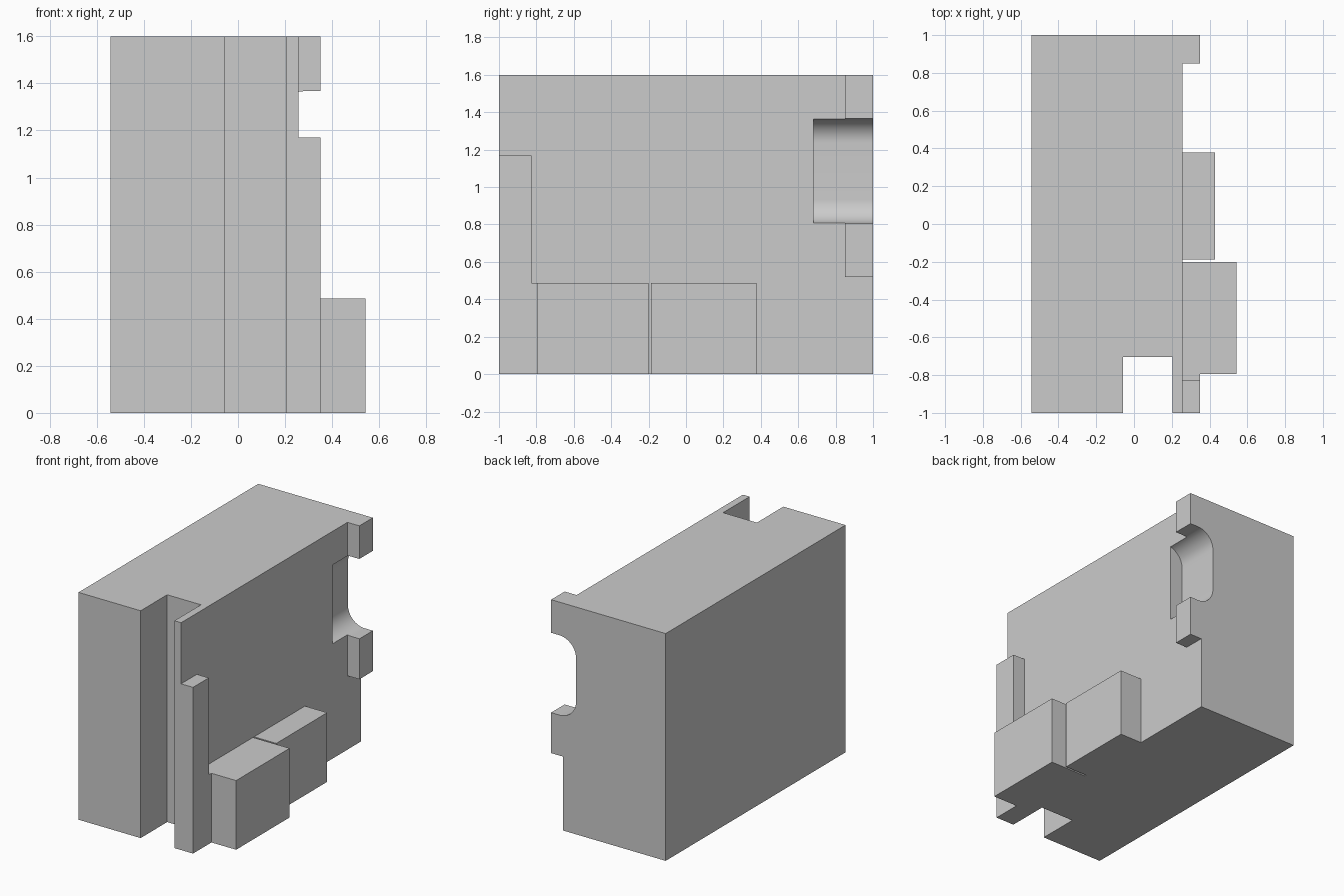
import bpy, bmesh, math

if "Cube" in bpy.data.objects:
    bpy.data.objects.remove(bpy.data.objects["Cube"])

grey = bpy.data.materials.new("plain_grey")
grey.diffuse_color = (0.6, 0.6, 0.6, 1)
grey.use_nodes = True
grey.node_tree.nodes["Principled BSDF"].inputs["Base Color"].default_value = grey.diffuse_color


def prism(name, points, direction):
    """Extrude a closed loop of 3D points along a direction."""
    bm = bmesh.new()
    face = bm.faces.new([bm.verts.new(p) for p in points])
    new = bmesh.ops.extrude_face_region(bm, geom=[face])["geom"]
    verts = [v for v in new if isinstance(v, bmesh.types.BMVert)]
    bmesh.ops.translate(bm, verts=verts, vec=direction)
    bmesh.ops.recalc_face_normals(bm, faces=bm.faces)
    mesh = bpy.data.meshes.new(name)
    bm.to_mesh(mesh)
    bm.free()
    mesh.materials.append(grey)
    obj = bpy.data.objects.new(name, mesh)
    bpy.context.collection.objects.link(obj)
    return obj


def box(name, x0, x1, y0, y1, z0, z1):
    loop = [(x0, y0, z0), (x1, y0, z0), (x1, y1, z0), (x0, y1, z0)]
    return prism(name, loop, (0, 0, z1 - z0))


# Main body with an upright slot in the front
SIDE = 0.257
outline = [(-0.542, -1), (-0.058, -1), (-0.058, -0.705), (0.205, -0.705),
           (0.205, -1), (SIDE, -1), (SIDE, 1), (-0.542, 1)]
body = prism("body", [(x, y, 0) for x, y in outline], (0, 0, 1.6))

# Raised parts on the right side, sunk slightly into the body
IN = 0.232
raised = [
    box("front_post", IN, 0.35, -1, -0.825, 0, 1.17),
    box("post_step", IN, 0.35, -0.84, -0.75, 0, 0.487),
    box("large_block", IN, 0.542, -0.795, -0.2, 0, 0.487),
    box("small_block", IN, 0.43, -0.188, 0.378, 0, 0.487),
    box("rear_tab", IN, 0.35, 0.85, 1, 0.52, 1.6),
]

# Rounded notch cut into the rear right edge
R, X, Z0, Z1 = 0.13, 0.156, 0.805, 1.367
profile = [(0.45, Z0), (0.45, Z1)]
for zc, start in ((Z1 - R, 90), (Z0 + R, 180)):
    for i in range(17):
        a = math.radians(start + 90 * i / 16)
        profile.append((X + R + R * math.cos(a), zc + R * math.sin(a)))
notch = prism("notch_cutter", [(x, 0.682, z) for x, z in profile], (0, 0.5, 0))

# Merge everything into one solid
bpy.context.view_layer.objects.active = body
body.select_set(True)
for part, op in [(p, 'UNION') for p in raised] + [(notch, 'DIFFERENCE')]:
    mod = body.modifiers.new(part.name, 'BOOLEAN')
    mod.operation, mod.object, mod.solver = op, part, 'EXACT'
    bpy.ops.object.modifier_apply(modifier=mod.name)
    bpy.data.objects.remove(part)
bpy.ops.object.shade_smooth_by_angle(angle=math.radians(30))
